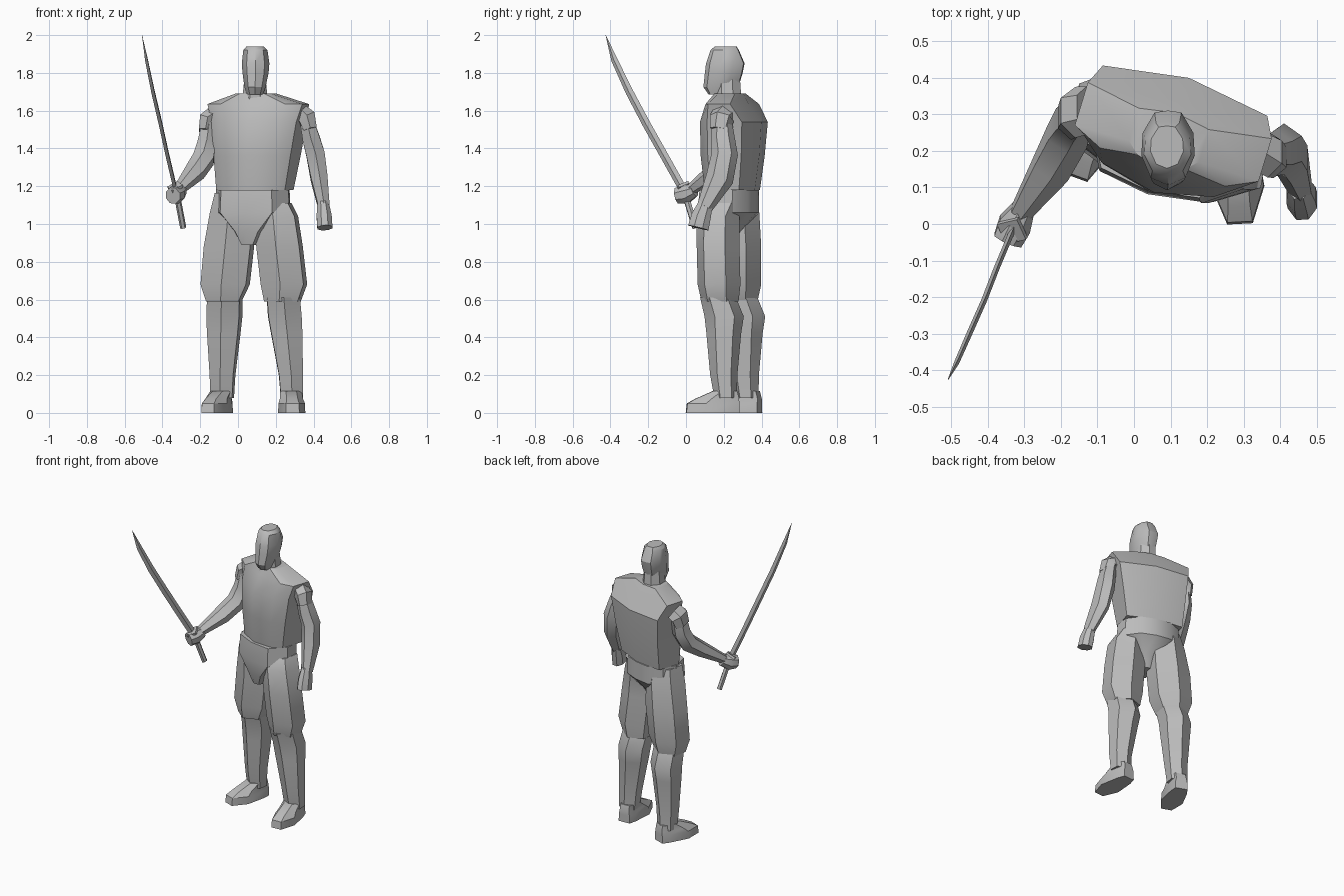
import bpy, bmesh
from math import cos, sin, pi, radians
from mathutils import Vector, Matrix

if "Cube" in bpy.data.objects:
    bpy.data.objects.remove(bpy.data.objects["Cube"], do_unlink=True)

grey = bpy.data.materials.new("plain grey")
grey.use_nodes = True
tone = (0.5, 0.5, 0.5, 1)
grey.diffuse_color = tone
grey.node_tree.nodes["Principled BSDF"].inputs["Base Color"].default_value = tone


def polygon(sides, start=pi / 2):
    """Regular outline scaled so that it reaches one unit each way."""
    points = [(cos(start + 2 * pi * i / sides), sin(start + 2 * pi * i / sides)) for i in range(sides)]
    wide = max(abs(p[0]) for p in points)
    deep = max(abs(p[1]) for p in points)
    return [(x / wide, y / deep) for x, y in points]


def mirrored(half):
    """Close an outline given as its +x half, running front to back."""
    return half + [(-x, y) for x, y in reversed(half) if x > 0]


def skin(name, rings):
    """Join rings of points into a closed surface."""
    bm = bmesh.new()
    loops = [[bm.verts.new(p) for p in ring] for ring in rings]
    count = len(loops[0])
    for low, high in zip(loops, loops[1:]):
        for i in range(count):
            j = (i + 1) % count
            bm.faces.new((low[i], low[j], high[j], high[i]))
    bm.faces.new(loops[0][::-1])
    bm.faces.new(loops[-1])
    bmesh.ops.recalc_face_normals(bm, faces=bm.faces)
    mesh = bpy.data.meshes.new(name)
    bm.to_mesh(mesh)
    bm.free()
    mesh.materials.append(grey)
    obj = bpy.data.objects.new(name, mesh)
    bpy.context.collection.objects.link(obj)
    bpy.ops.object.select_all(action="DESELECT")
    obj.select_set(True)
    bpy.context.view_layer.objects.active = obj
    bpy.ops.object.shade_smooth_by_angle(angle=radians(32))


def stack(name, outline, levels, yaw=0):
    """Level rings: centre x, y, height, scale across, scale deep."""
    turn = Matrix.Rotation(radians(yaw), 3, "Z")
    skin(name, [[Vector((x, y, z)) + turn @ Vector((a * sx, b * sy, 0)) for a, b in outline]
                for x, y, z, sx, sy in levels])


def limb(name, outline, stations, side=(1, 0, 0)):
    """Rings square to a path: x, y, z, half width, half depth."""
    path = [Vector(s[:3]) for s in stations]
    rings = []
    for i, (centre, station) in enumerate(zip(path, stations)):
        along = (path[min(i + 1, len(path) - 1)] - path[max(i - 1, 0)]).normalized()
        across = Vector(side)
        across = (across - along * across.dot(along)).normalized()
        deep = along.cross(across)
        rings.append([centre + across * a * station[3] + deep * b * station[4] for a, b in outline])
    skin(name, rings)


hexagon = polygon(6)
octagon = polygon(8, pi / 8)
diamond = polygon(4)
TWIST = -17

# Torso, turned slightly at the waist, sloping from shoulder blades to neck
chest = mirrored([(0, -.15), (.17, -.115), (.25, -.055), (.25, .13), (0, .165)])
stack("torso", chest, [
    (.08, .23, 1.18, .76, .85),
    (.09, .23, 1.36, .85, 1),
    (.10, .235, 1.54, .94, 1.04),
    (.10, .228, 1.635, 1.05, .66),
    (.09, .225, 1.69, .4, .5)], TWIST)

# Pelvis with the wedge between the legs
stack("pelvis", mirrored([(0, -1), (.7, -.85), (1, -.1), (.9, .5), (.5, .92), (0, 1)]), [
    (.065, .18, .89, .045, .07),
    (.07, .19, .96, .09, .1),
    (.08, .225, 1.06, .205, .15),
    (.08, .23, 1.18, .2, .145)], TWIST)

# Neck and head
stack("neck", octagon, [
    (.09, .22, 1.64, .07, .075),
    (.09, .215, 1.78, .055, .07)])
skull = mirrored([(0, -1), (.65, -.8), (1, -.2), (.95, .4), (.5, .95), (0, 1)])
stack("head", skull, [
    (.09, .165, 1.685, .042, .045),
    (.09, .185, 1.725, .056, .093),
    (.093, .2, 1.8, .069, .1),
    (.093, .208, 1.85, .073, .102),
    (.092, .205, 1.92, .064, .075),
    (.09, .21, 1.94, .045, .058)])

# Trouser legs
stack("left_thigh", hexagon, [
    (.235, .18, .59, .09, .1),
    (.243, .175, .68, .115, .115),
    (.22, .17, .88, .115, .115),
    (.205, .17, 1.04, .105, .115),
    (.19, .2, 1.11, .085, .11)], -10)
stack("right_thigh", hexagon, [
    (-.075, .28, .59, .087, .1),
    (-.068, .28, .68, .122, .12),
    (-.048, .28, .88, .125, .12),
    (-.03, .265, 1.06, .11, .125),
    (-.02, .255, 1.165, .095, .11)], -10)

# Lower legs and feet
shin = [  # sideways drift, forward shift, height, half width, half depth
    (.045, .03, .08, .058, .06),
    (.04, .02, .2, .063, .072),
    (.018, .02, .42, .082, .092),
    (.008, .022, .51, .088, .104),
    (0, -.01, .61, .087, .095)]
sole = mirrored([(.035, -.28), (.072, -.18), (.055, -.05), (.04, 0)])
for name, knee, heel, drift, toes in (
        ("left", (.24, .18), (.275, .28), 1, 3),
        ("right", (-.07, .295), (-.065, .39), -.3, -20)):
    stack(name + "_shin", hexagon, [
        (knee[0] + drift * dx, knee[1] + dy, z, sx, sy) for dx, dy, z, sx, sy in shin], toes / 2)
    stack(name + "_foot", sole, [
        (heel[0], heel[1], 0, 1, 1),
        (heel[0], heel[1], .05, .98, .98),
        (heel[0], heel[1], .075, .85, .82),
        (heel[0], heel[1] - .01, .115, .8, .46)], toes)

# Short sleeves
limb("left_sleeve", hexagon, [
    (.33, .2, 1.575, .05, .065),
    (.365, .19, 1.56, .047, .065),
    (.382, .18, 1.5, .036, .055)])
limb("right_sleeve", hexagon, [
    (-.13, .31, 1.57, .045, .068),
    (-.16, .305, 1.55, .045, .072),
    (-.172, .29, 1.49, .036, .062)])

# Arms
limb("left_arm", hexagon, [
    (.36, .19, 1.56, .035, .05),
    (.388, .195, 1.45, .046, .064),
    (.41, .205, 1.37, .049, .07),
    (.43, .178, 1.24, .044, .074),
    (.455, .1, 1.09, .03, .043)])
limb("right_arm", hexagon, [
    (-.15, .3, 1.55, .038, .055),
    (-.165, .285, 1.43, .048, .062),
    (-.182, .24, 1.345, .055, .06),
    (-.228, .15, 1.275, .052, .05),
    (-.31, .03, 1.185, .028, .03)])

# Hands, one open at the side and one closed round the grip
limb("left_hand", octagon, [
    (.45, .105, 1.11, .03, .038),
    (.456, .08, 1.04, .04, .052),
    (.46, .065, .98, .04, .055)])
limb("right_fist", octagon, [
    (-.3, .045, 1.18, .03, .034),
    (-.325, 0, 1.16, .045, .05),
    (-.345, -.045, 1.15, .04, .042)])

# Curved sword held upright and forward
flat_side = (.92, -.4, 0)
limb("sword_blade", diamond, [
    (-.335, -.025, 1.2, .008, .023),
    (-.375, -.12, 1.37, .008, .023),
    (-.41, -.21, 1.53, .008, .023),
    (-.45, -.3, 1.7, .008, .022),
    (-.485, -.38, 1.87, .007, .018),
    (-.508, -.425, 2, .001, .001)], flat_side)
limb("sword_guard", diamond, [
    (-.33, -.015, 1.19, .045, .045),
    (-.335, -.022, 1.202, .045, .045)], flat_side)
limb("sword_grip", hexagon, [
    (-.29, .05, .98, .014, .018),
    (-.33, -.015, 1.19, .014, .018)], flat_side)
